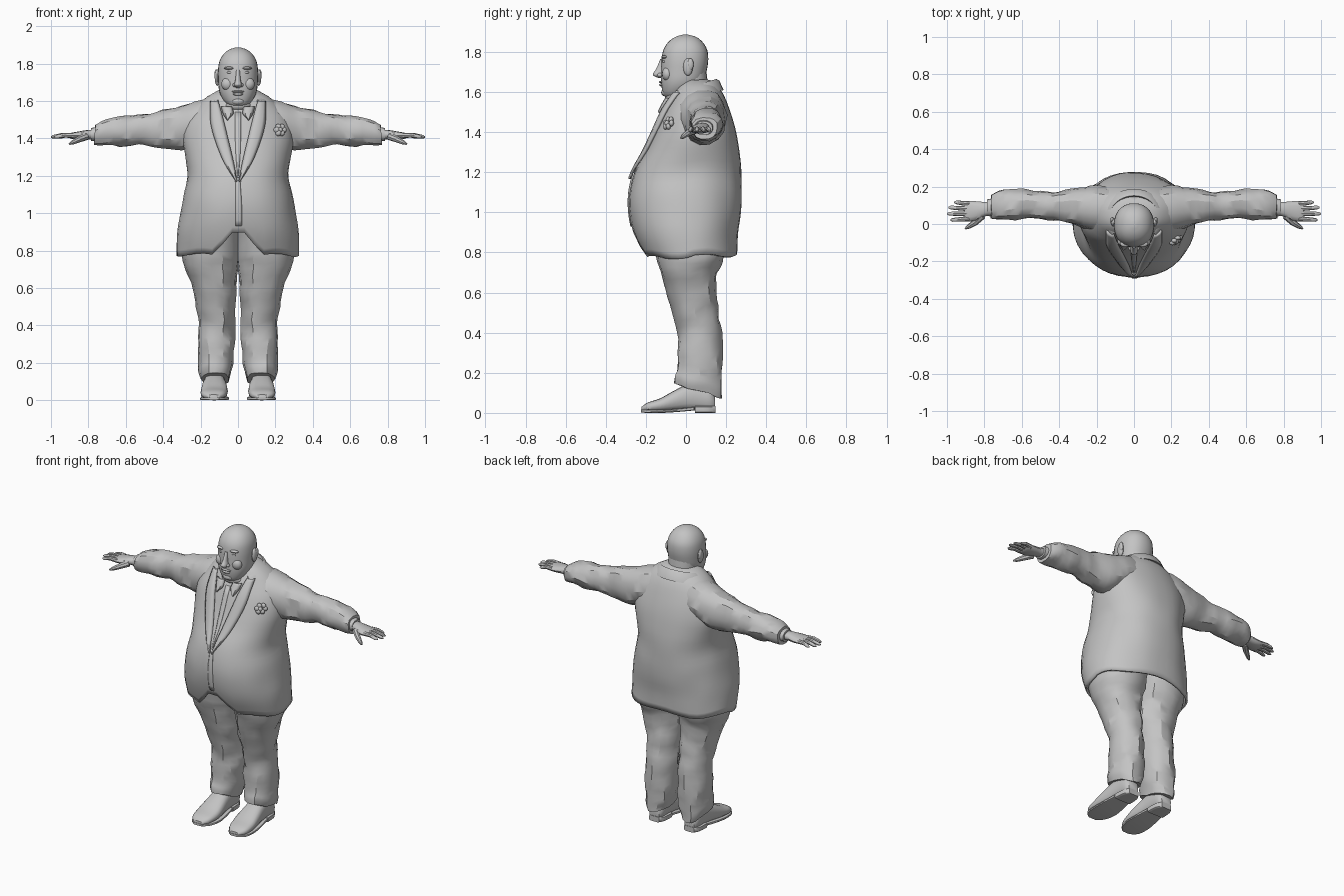
import bpy, bmesh, math
from mathutils import Vector, noise

grey = bpy.data.materials.new("plain_grey")
grey.diffuse_color = (0.55, 0.55, 0.55, 1)


def finish(name, bm, mirror=False, thick=0, angle=40):
    bmesh.ops.recalc_face_normals(bm, faces=bm.faces)
    me = bpy.data.meshes.new(name)
    bm.to_mesh(me)
    bm.free()
    me.materials.append(grey)
    ob = bpy.data.objects.new(name, me)
    bpy.context.collection.objects.link(ob)
    bpy.ops.object.select_all(action='DESELECT')
    ob.select_set(True)
    bpy.context.view_layer.objects.active = ob
    bpy.ops.object.shade_smooth_by_angle(angle=math.radians(angle))
    if thick:
        m = ob.modifiers.new("thickness", 'SOLIDIFY')
        m.thickness, m.offset = thick, -1
    if mirror:
        ob.modifiers.new("mirror", 'MIRROR')
    return ob


def resample(rows, k):
    """Smooth curve through the rows, k steps between each pair."""
    out = []
    for i in range(len(rows) - 1):
        a, b, c, d = (rows[min(max(j, 0), len(rows) - 1)] for j in (i - 1, i, i + 1, i + 2))
        for s in range(k):
            t = s / k
            out.append([0.5 * (2 * q + (r - p) * t + (2 * p - 5 * q + 4 * r - u) * t * t
                               + (3 * q - p - 3 * r + u) * t ** 3) for p, q, r, u in zip(a, b, c, d)])
    return out + [list(rows[-1])]


def oval(ang, lo0, hi0, lo1, hi1, p):
    c, s = math.cos(ang), math.sin(ang)
    f = lambda v: math.copysign(abs(v) ** (2 / p), v)
    return (lo0 + hi0) / 2 + (hi0 - lo0) / 2 * f(c), (lo1 + hi1) / 2 + (hi1 - lo1) / 2 * f(s)


def skin(bm, rings, caps=True, closed=True):
    vs = [[bm.verts.new(p) for p in r] for r in rings]
    n = len(rings[0])
    for a, b in zip(vs, vs[1:]):
        for i in range(n if closed else n - 1):
            j = (i + 1) % n
            bm.faces.new((a[i], a[j], b[j], b[i]))
    if caps:
        bm.faces.new(vs[0])
        bm.faces.new(vs[-1])


def loft(name, axis, rows, n=16, k=3, p=2.2, mirror=False, crease=0, tilt=0, angle=40):
    """Rows give position on the axis, then low/high bounds of the two other axes."""
    rings = []
    for t, *b in resample(rows, k):
        ring = []
        for i in range(n):
            u, v = oval(2 * math.pi * i / n, *b, p)
            q = Vector({'x': (t, u, v), 'y': (u, t, v), 'z': (u, v, t)}[axis])
            if tilt:      # trouser hem drops toward the heel
                q.z -= tilt * (q.y - 0.06) * max(0, 1 - (t - 0.1) / 0.25)
            if crease:    # cloth folds
                q += noise.noise_vector(q * 13) * crease
            ring.append(q)
        rings.append(ring)
    bm = bmesh.new()
    skin(bm, rings)
    return finish(name, bm, mirror, angle=angle)


def tube(name, pts, radii, n=8):
    rings = []
    d = (Vector(pts[-1]) - Vector(pts[0])).normalized()
    s = d.cross(Vector((0, 0, 1))).normalized()
    u = s.cross(d)
    for p, r in zip(pts, radii):
        rings.append([Vector(p) + r * (s * math.cos(a) + u * math.sin(a))
                      for a in (2 * math.pi * i / n for i in range(n))])
    bm = bmesh.new()
    skin(bm, rings)
    return finish(name, bm, True)


def ball(name, loc, size, mirror=False):
    bm = bmesh.new()
    bmesh.ops.create_uvsphere(bm, u_segments=14, v_segments=8, radius=1)
    for v in bm.verts:
        v.co = Vector(a * b + c for a, b, c in zip(v.co, size, loc))
    return finish(name, bm, mirror)


# Jacket body: z, half width, front y, back y
body = resample([(0.77, 0.33, -0.205, 0.255), (0.9, 0.325, -0.262, 0.262), (1.0, 0.31, -0.283, 0.274),
                 (1.1, 0.292, -0.283, 0.28), (1.2, 0.27, -0.258, 0.277), (1.3, 0.282, -0.205, 0.267),
                 (1.4, 0.295, -0.16, 0.25), (1.5, 0.275, -0.118, 0.222), (1.58, 0.215, -0.075, 0.195),
                 (1.635, 0.15, -0.045, 0.155), (1.66, 0.1, -0.02, 0.12)], 5)


def body_at(z):
    for a, b in zip(body, body[1:]):
        if z <= b[0]:
            t = max(0, (z - a[0]) / (b[0] - a[0]))
            return [p + (q - p) * t for p, q in zip(a, b)][1:]
    return body[-1][1:]


def chest_y(x, z):
    w, f, b = body_at(z)
    return (f + b) / 2 - (b - f) / 2 * max(0, 1 - min(1, abs(x) / w) ** 2.2) ** (1 / 2.2)


N, LEVELS, rings = 40, 26, []
for lv in range(LEVELS + 1):
    ring = []
    for i in range(N):
        a = 2 * math.pi * (i + 0.5) / N
        hem = 0.785 + 0.008 * math.sin(5 * a)
        if math.sin(a) < 0:     # cutaway below the front button
            hem = max(hem - 0.01, 0.93 - 1.3 * abs(0.33 * math.cos(a)))
        z = hem + (1.66 - hem) * lv / LEVELS
        w, f, b = body_at(z)
        x, y = oval(a, -w, w, f, b, 2.2)
        ring.append(Vector((x, y, z)) + noise.noise_vector(Vector((x, y, z)) * 7) * 0.005)
    rings.append(ring)
bm = bmesh.new()
skin(bm, rings, caps=False)
bm.verts.ensure_lookup_table()
bm.faces.new(bm.verts[-N:])
finish("jacket_body", bm, thick=0.014)


def drape(name, rows, lift, mirror=True):
    """Cloth strip lying on the chest; rows are z, inner x, outer x."""
    bm = bmesh.new()
    skin(bm, [[(x, chest_y(x, z) - lift * (1 if 0 < s < 4 else 0.5), z)
               for s in range(5) for x in [x0 + (x1 - x0) * s / 4]]
              for z, x0, x1 in resample(rows, 3)], caps=False, closed=False)
    return finish(name, bm, mirror, thick=0.012)


drape("lapel", [(1.17, 0.004, 0.012), (1.27, 0.022, 0.075), (1.38, 0.048, 0.12), (1.47, 0.07, 0.145),
                (1.54, 0.088, 0.15), (1.6, 0.105, 0.15)], 0.02)
drape("shirt_collar_point", [(1.5, 0.055, 0.06), (1.53, 0.025, 0.08), (1.57, 0.03, 0.09)], 0.026)
drape("front_overlap", [(0.93, -0.012, 0.02), (1.05, -0.014, 0.02), (1.19, -0.012, 0.01)], 0.006, False)
drape("shirt_placket", [(1.2, -0.003, 0.003), (1.35, -0.014, 0.014), (1.54, -0.016, 0.016)], 0.006, False)


# Collars wrapped round the neck, open at the front
def collar(name, r, z, drop, reach):
    rings = []
    for i in range(25):
        a = math.radians(-reach + 2 * reach * i / 24)
        s, c = math.sin(a), math.cos(a)
        zz = z - drop * (1 - c) / 2
        rings.append([(r * k * s, 0.03 + r * 0.9 * k * c, zz + h)
                      for k, h in ((1.3, -0.055), (1.12, -0.008), (1.0, 0), (0.92, -0.04))])
    bm = bmesh.new()
    skin(bm, rings)
    finish(name, bm)


collar("jacket_collar", 0.135, 1.665, 0.07, 130)
collar("shirt_collar", 0.108, 1.655, 0.09, 160)

# Buttonhole flower on the left chest
for i in range(6):
    a = math.pi * i / 3
    x, z = 0.225 + 0.019 * math.cos(a), 1.445 + 0.019 * math.sin(a)
    ball("flower_petal", (x, chest_y(x, z) - 0.008, z), (0.016, 0.012, 0.016))
ball("flower_centre", (0.225, chest_y(0.225, 1.445) - 0.014, 1.445), (0.014, 0.012, 0.014))

# Sleeves, cuffs and hands
loft("sleeve", 'x', [(0.08, -0.04, 0.19, 1.39, 1.625), (0.2, -0.035, 0.2, 1.36, 1.605),
                     (0.3, -0.01, 0.195, 1.335, 1.572), (0.4, 0.01, 0.175, 1.347, 1.55),
                     (0.5, 0.025, 0.175, 1.36, 1.53), (0.6, 0.025, 0.186, 1.356, 1.52),
                     (0.7, 0.02, 0.175, 1.365, 1.503), (0.765, 0.035, 0.16, 1.368, 1.475)],
     n=14, mirror=True, crease=0.013, angle=30)
loft("shirt_cuff", 'x', [(0.74, 0.04, 0.14, 1.385, 1.465), (0.785, 0.042, 0.132, 1.385, 1.455)], mirror=True)
loft("palm", 'x', [(0.75, 0.05, 0.12, 1.395, 1.445), (0.8, 0.04, 0.118, 1.395, 1.445),
                   (0.85, 0.018, 0.122, 1.393, 1.437), (0.89, 0.014, 0.122, 1.398, 1.43),
                   (0.905, 0.02, 0.118, 1.405, 1.425)], n=12, mirror=True)
for name, y0, y1, tip in (("index_finger", 0.028, 0.022, 0.982), ("middle_finger", 0.055, 0.055, 1.0),
                          ("ring_finger", 0.082, 0.088, 0.992), ("little_finger", 0.108, 0.116, 0.962)):
    tube(name, [(0.88, y0, 1.415), ((0.88 + tip) / 2, (y0 + y1) / 2, 1.417),
                (tip - 0.012, y1, 1.408), (tip, y1, 1.406)], (0.014, 0.012, 0.01, 0.004))
tube("thumb", [(0.81, 0.045, 1.41), (0.85, 0.008, 1.395), (0.885, -0.015, 1.378), (0.902, -0.025, 1.37)],
     (0.02, 0.017, 0.012, 0.005))

# Trouser legs
loft("trouser_leg", 'z', [(0.11, 0.045, 0.198, -0.058, 0.178), (0.15, 0.033, 0.21, -0.055, 0.18),
                          (0.2, 0.025, 0.214, -0.045, 0.182), (0.3, 0.02, 0.212, -0.042, 0.182),
                          (0.4, 0.02, 0.212, -0.042, 0.178), (0.5, 0.015, 0.22, -0.065, 0.162),
                          (0.6, 0.01, 0.24, -0.1, 0.152), (0.7, 0.0, 0.28, -0.13, 0.162),
                          (0.78, -0.01, 0.3, -0.15, 0.19), (0.92, -0.02, 0.295, -0.18, 0.22)],
     n=16, mirror=True, crease=0.014, tilt=0.34, angle=30)

# Shoes with sole and heel
loft("shoe", 'y', [(-0.222, 0.1, 0.16, 0.008, 0.03), (-0.19, 0.07, 0.192, 0.006, 0.052),
                   (-0.13, 0.056, 0.2, 0.006, 0.072), (-0.07, 0.056, 0.196, 0.008, 0.105),
                   (0, 0.066, 0.186, 0.012, 0.14), (0.06, 0.07, 0.18, 0.012, 0.15),
                   (0.12, 0.074, 0.176, 0.01, 0.13), (0.145, 0.09, 0.16, 0.015, 0.09)], p=2.6, mirror=True)
loft("shoe_sole", 'y', [(-0.225, 0.1, 0.16, 0.002, 0.016), (-0.19, 0.066, 0.196, 0, 0.016),
                        (-0.12, 0.048, 0.204, 0, 0.016), (-0.05, 0.052, 0.198, 0.004, 0.02),
                        (0.04, 0.066, 0.184, 0.012, 0.03)], p=5, mirror=True)
loft("shoe_heel", 'y', [(0.045, 0.066, 0.184, 0, 0.035), (0.11, 0.07, 0.18, 0, 0.035),
                        (0.148, 0.09, 0.16, 0, 0.035)], p=6, mirror=True)

# Neck and head
loft("neck", 'z', [(1.48, -0.09, 0.09, -0.08, 0.11), (1.6, -0.09, 0.09, -0.075, 0.112),
                   (1.72, -0.09, 0.09, -0.06, 0.1)], n=20)
loft("head", 'z', [(1.568, -0.03, 0.03, -0.095, -0.03), (1.585, -0.062, 0.062, -0.112, 0.01),
                   (1.62, -0.088, 0.088, -0.121, 0.06), (1.66, -0.102, 0.102, -0.125, 0.09),
                   (1.71, -0.106, 0.106, -0.124, 0.104), (1.76, -0.107, 0.107, -0.122, 0.111),
                   (1.81, -0.1, 0.1, -0.113, 0.106), (1.85, -0.078, 0.078, -0.088, 0.082),
                   (1.875, -0.046, 0.046, -0.053, 0.05), (1.886, -0.012, 0.012, -0.016, 0.012)],
     n=28, angle=60)

# Face
loft("nose", 'z', [(1.67, -0.01, 0.01, -0.135, -0.1), (1.68, -0.02, 0.02, -0.16, -0.1),
                   (1.692, -0.02, 0.02, -0.165, -0.1), (1.715, -0.014, 0.014, -0.149, -0.1),
                   (1.765, -0.01, 0.01, -0.128, -0.1)], n=12)
ball("nostril_wing", (0.019, -0.13, 1.685), (0.01, 0.014, 0.01), True)
ball("brow", (0.045, -0.106, 1.775), (0.03, 0.017, 0.009), True)
ball("eye", (0.043, -0.106, 1.752), (0.016, 0.012, 0.008), True)
ball("cheek", (0.055, -0.093, 1.69), (0.035, 0.027, 0.035), True)
ball("upper_lip", (0, -0.122, 1.65), (0.034, 0.013, 0.006))
ball("lower_lip", (0, -0.121, 1.636), (0.028, 0.013, 0.008))
ball("chin", (0, -0.102, 1.598), (0.036, 0.022, 0.02))
ball("double_chin", (0, -0.045, 1.575), (0.075, 0.06, 0.035))
ball("ear", (0.111, 0.01, 1.725), (0.014, 0.024, 0.044), True)
ball("ear_rim", (0.117, 0.022, 1.738), (0.01, 0.016, 0.03), True)
